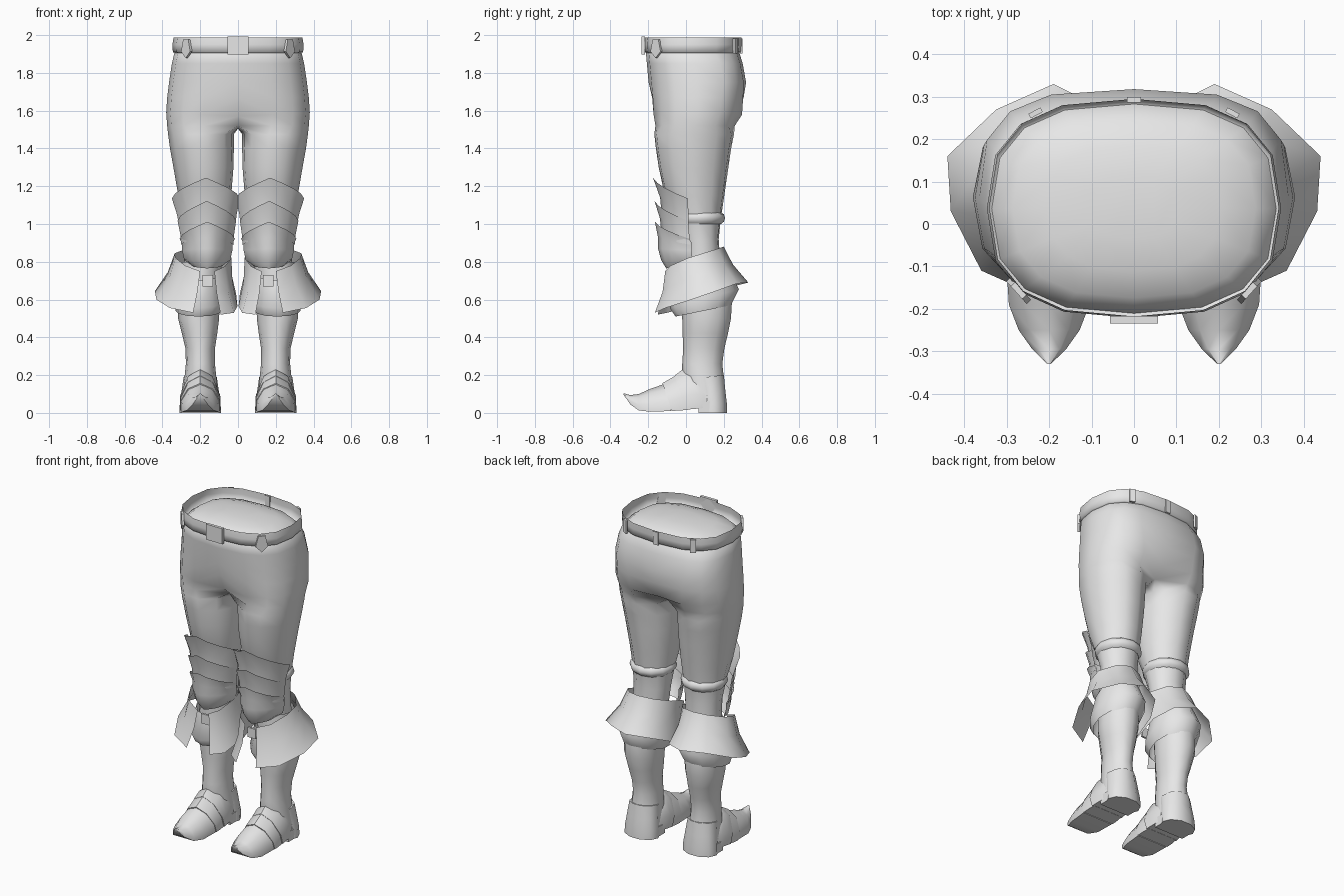
import bpy, bmesh, math
from mathutils import Vector

if "Cube" in bpy.data.objects:
    bpy.data.objects.remove(bpy.data.objects["Cube"])

grey = bpy.data.materials.new("plain_grey")
grey.diffuse_color = (0.8, 0.8, 0.8, 1)
grey.use_nodes = True
grey.node_tree.nodes["Principled BSDF"].inputs["Base Color"].default_value = grey.diffuse_color


def finish(name, bm, mirror=True, angle=50, axis=None):
    """Turn a bmesh into a named, smooth shaded object, mirrored over x."""
    bmesh.ops.recalc_face_normals(bm, faces=bm.faces)
    if axis:  # open shells: make them face away from their upright axis
        bm.normal_update()
        out = sum(f.calc_area() * f.normal.dot(f.calc_center_median() * Vector((1, 1, 0)) - Vector((*axis, 0)))
                  for f in bm.faces)
        if out < 0:
            bmesh.ops.reverse_faces(bm, faces=bm.faces)
    me = bpy.data.meshes.new(name)
    bm.to_mesh(me)
    bm.free()
    me.materials.append(grey)
    for p in me.polygons:
        p.use_smooth = True
    me.set_sharp_from_angle(angle=math.radians(angle))
    ob = bpy.data.objects.new(name, me)
    bpy.context.collection.objects.link(ob)
    if mirror:
        m = ob.modifiers.new("mirror", 'MIRROR')
        m.use_clip = True
        m.merge_threshold = 0.0005
    return ob


def skin(bm, rings, closed=True):
    """Join successive vertex rings with quads."""
    for a, b in zip(rings, rings[1:]):
        n = len(a)
        for i in range(n if closed else n - 1):
            j = (i + 1) % n
            bm.faces.new((a[i], a[j], b[j], b[i]))


def loft(name, rows, closed=True, caps=(False, False), **kw):
    bm = bmesh.new()
    rings = [[bm.verts.new(p) for p in r] for r in rows]
    skin(bm, rings, closed)
    if caps[0]:
        bm.faces.new(rings[0])
    if caps[1]:
        bm.faces.new(rings[-1])
    return finish(name, bm, **kw)


def ring(z, x0, x1, y0, y1, tilt=0, n=12, start=0, sweep=360):
    """Oval ring inside given bounds, tilt raises its back."""
    cx, cy, rx, ry = (x0 + x1) / 2, (y0 + y1) / 2, (x1 - x0) / 2, (y1 - y0) / 2
    out = []
    for i in range(n if sweep == 360 else n + 1):
        t = math.radians(start + sweep * i / n)
        out.append((cx + rx * math.cos(t), cy + ry * math.sin(t), z + tilt * math.sin(t)))
    return out


def waist_arc(z, rx, y0, y1, back=.8, pinch=0.0, drop=0.0, n=8):
    """Half outline of the hips from front centre to back centre."""
    cy, ry = (y0 + y1) / 2, (y1 - y0) / 2
    out = []
    for i in range(n + 1):
        t = -math.pi / 2 + math.pi * i / n
        e = back if i > n / 2 else .77
        c = 0.0 if i in (0, n) else math.cos(t) ** e
        s = math.copysign(abs(math.sin(t)) ** e, t)
        out.append((rx * c, cy + ry * s * (1 - pinch * (1 - c) ** 4), z - drop * (1 - c)))
    return out


# Trousers: hip arcs, crotch strip, then full leg rings
bm = bmesh.new()
hips = [waist_arc(*a) for a in (
    (1.905, .337, -.212, .283, .75), (1.85, .35, -.207, .30, .65), (1.75, .365, -.198, .318, .65),
    (1.67, .375, -.192, .318, .75, .05), (1.59, .38, -.19, .316, .8, .2, .02),
    (1.52, .375, -.182, .28, .8, .42))]
hip_v = [[bm.verts.new(p) for p in r] for r in hips]
skin(bm, hip_v, closed=False)
last = hip_v[-1]
f, b = last[0].co, last[-1].co
strip = [bm.verts.new((0, b.y + (f.y - b.y) * k, 1.505)) for k in (.25, .5, .75)]
legs = [last + strip]
for z, x0, x1, y0, y1 in ((1.475, .022, .37, -.172, .258), (1.4, .022, .36, -.163, .243),
                          (1.3, .024, .342, -.148, .228),
                          (1.15, .036, .316, -.115, .206), (1.03, .055, .295, -.06, .187),
                          (.92, .065, .285, -.02, .175), (.78, .08, .285, -.01, .185)):
    outer = ring(z, x0, x1, y0, y1, n=8, start=-135, sweep=270)
    inner = ring(z, x0, x1, y0, y1, n=4, start=135, sweep=90)[1:4]
    legs.append([bm.verts.new(p) for p in outer + inner])
skin(bm, legs)
# domed top inside the belt
domes = [hip_v[0]] + [[bm.verts.new((v.co.x * k, .04 + (v.co.y - .04) * k, z)) for v in hip_v[0]]
                      for k, z in ((.85, 1.945), (.6, 1.968), (.3, 1.98))]
skin(bm, domes, closed=False)
bm.faces.new(domes[-1])
finish("trousers", bm, angle=75, axis=(0, .05))

# Belt, a thin band
loft("belt", [waist_arc(1.906, .335, -.21, .283, .75), waist_arc(1.91, .345, -.219, .291, .75),
              waist_arc(1.95, .347, -.222, .295, .75), waist_arc(1.987, .341, -.218, .295, .75)],
     closed=False, angle=75, axis=(0, .04))


def plate(name, pts, centre, yaw, depth, mirror=True):
    """Extruded flat outline (x, z), turned about z."""
    a = math.radians(yaw)
    bm = bmesh.new()
    rows = []
    for d in (-depth / 2, depth / 2):
        rows.append([bm.verts.new((centre[0] + x * math.cos(a) - d * math.sin(a),
                                   centre[1] + x * math.sin(a) + d * math.cos(a),
                                   centre[2] + z)) for x, z in pts])
    skin(bm, rows)
    bm.faces.new(rows[0])
    bm.faces.new(rows[1])
    return finish(name, bm, mirror, 30)


def box(w, h):
    return [(-w, -h), (w, -h), (w, h), (-w, h)]


plate("buckle", box(.056, .048), (0, -.226, 1.945), 0, .018, False)
plate("front_belt_tag", [(0, -.065), (.036, -.03), (.02, .035), (-.02, .035), (-.036, -.03)],
      (.272, -.157, 1.943), 48, .014)
plate("centre_back_loop", box(.016, .04), (0, .293, 1.943), 0, .012, False)
plate("back_belt_loop", box(.016, .04), (.232, .262, 1.943), -28, .012)


# Knee plates: chevron shells wrapping the front of the knee
def chevron(cx, w, y, wrap, peak, drop, n=8):
    out = []
    for i in range(n + 1):
        u = -1 + 2 * i / n
        out.append((cx + w * math.sin(u * math.pi / 2) * (.9 + .1 * abs(u)),
                    y + wrap * abs(u) ** 1.5, peak - drop * abs(u)))
    return out


knee = dict(closed=False, angle=70, axis=(.163, .08))
loft("upper_knee_plate", [chevron(.17, .18, -.175, .185, 1.245, .11),
                          chevron(.165, .158, -.137, .15, 1.14, .09),
                          chevron(.163, .148, -.128, .14, 1.04, .05)], **knee)
loft("middle_knee_plate", [chevron(.165, .155, -.167, .177, 1.122, .105),
                           chevron(.163, .143, -.138, .155, 1.03, .08),
                           chevron(.163, .138, -.128, .15, .93, .04)], **knee)
loft("knee_cap", [chevron(.163, .146, -.165, .18, 1.012, .09),
                  chevron(.163, .135, -.148, .18, .93, .03),
                  chevron(.163, .133, -.148, .18, .87, .01),
                  chevron(.163, .122, -.132, .165, .81, 0),
                  chevron(.163, .075, -.105, .1, .765, -.01)], **knee)

# Strap behind the knee
loft("knee_strap", [ring(z, .175 - rx, .175 + rx, .07 - ry, .07 + ry)
                    for z, rx, ry in ((1.0, .115, .115), (1.012, .127, .13), (1.032, .133, .137),
                                      (1.052, .127, .13), (1.062, .115, .115), (1.0, .115, .115))], angle=80)

# Boot shaft
loft("boot_shaft", [ring(*r) for r in (
    (.80, .085, .30, -.02, .20), (.62, .095, .315, -.025, .245), (.5, .10, .317, -.02, .238),
    (.42, .11, .297, -.018, .222), (.34, .122, .278, -.015, .203), (.26, .122, .276, -.02, .192),
    (.19, .115, .283, -.02, .2), (.08, .105, .295, 0, .21))], angle=70, axis=(.2, .09))

# Folded collar beneath the cuff
loft("boot_collar", [ring(.74, .09, .31, -.05, .22, .04), ring(.605, .06, .345, -.085, .28, .05),
                     ring(.54, .085, .33, -.055, .238, .03)], axis=(.2, .09))

# Flared cuff, split at the front
hem = [(.237, -.165, .53), (.36, -.11, .555), (.432, .03, .60), (.44, .16, .645), (.325, .27, .685),
       (.19, .33, .69), (.07, .27, .675), (.01, .16, .63), (.003, .03, .565), (.022, -.1, .53), (.092, -.15, .52)]
rim = [(.2, -.11, .75), (.28, -.08, .78), (.33, .01, .82), (.335, .09, .845), (.27, .17, .87),
       (.19, .2, .88), (.1, .17, .87), (.04, .09, .845), (.035, .01, .82), (.07, -.08, .775), (.125, -.11, .75)]
mid = [tuple(Vector(a).lerp(Vector(b), .5) + Vector((.175 - a[0], .06 - a[1], 0)) * .06)
       for a, b in zip(hem, rim)]
loft("boot_cuff", [hem, mid, rim], closed=False, angle=60, axis=(.19, .06))
plate("cuff_tab", box(.028, .03), (.16, -.09, .70), 0, .012)


# Armoured foot: overlapping segments along the length
def section(y, w, zb, zt, lean=0.0):
    h = zt - zb
    prof = [(-1, 0), (-1, .35), (-.62, .8), (0, 1), (.62, .8), (1, .35), (1, 0)]
    return [(.2 + w * a, y + lean * (1 - c), zb + h * c) for a, c in prof]


loft("toe_plate", [section(-.33, .004, .096, .104), section(-.295, .04, .045, .094),
                   section(-.25, .072, .013, .1), section(-.19, .095, .006, .127),
                   section(-.08, .102, .01, .165)], caps=(True, True))
loft("instep_plate", [section(-.125, .105, .01, .157, .05), section(-.06, .105, .013, .195, .03),
                      section(-.02, .1, .016, .215, .03)], caps=(True, True))
loft("ankle_plate", [section(-.06, .108, .016, .198, .06), section(-.01, .105, .02, .236, .04),
                     section(.05, .1, .025, .235, .04), section(.12, .09, .03, .2)], caps=(True, True))
# Heel counter and heel block
loft("heel", [ring(0, .09, .31, .065, .222, n=10), ring(.05, .092, .308, .065, .22, n=10),
              ring(.12, .102, .298, .05, .212, n=10), ring(.19, .112, .288, .02, .205, .012, n=10)],
     caps=(True, True))
plate("heel_block", box(.1, .03), (.2, .105, .03), 0, .08)
